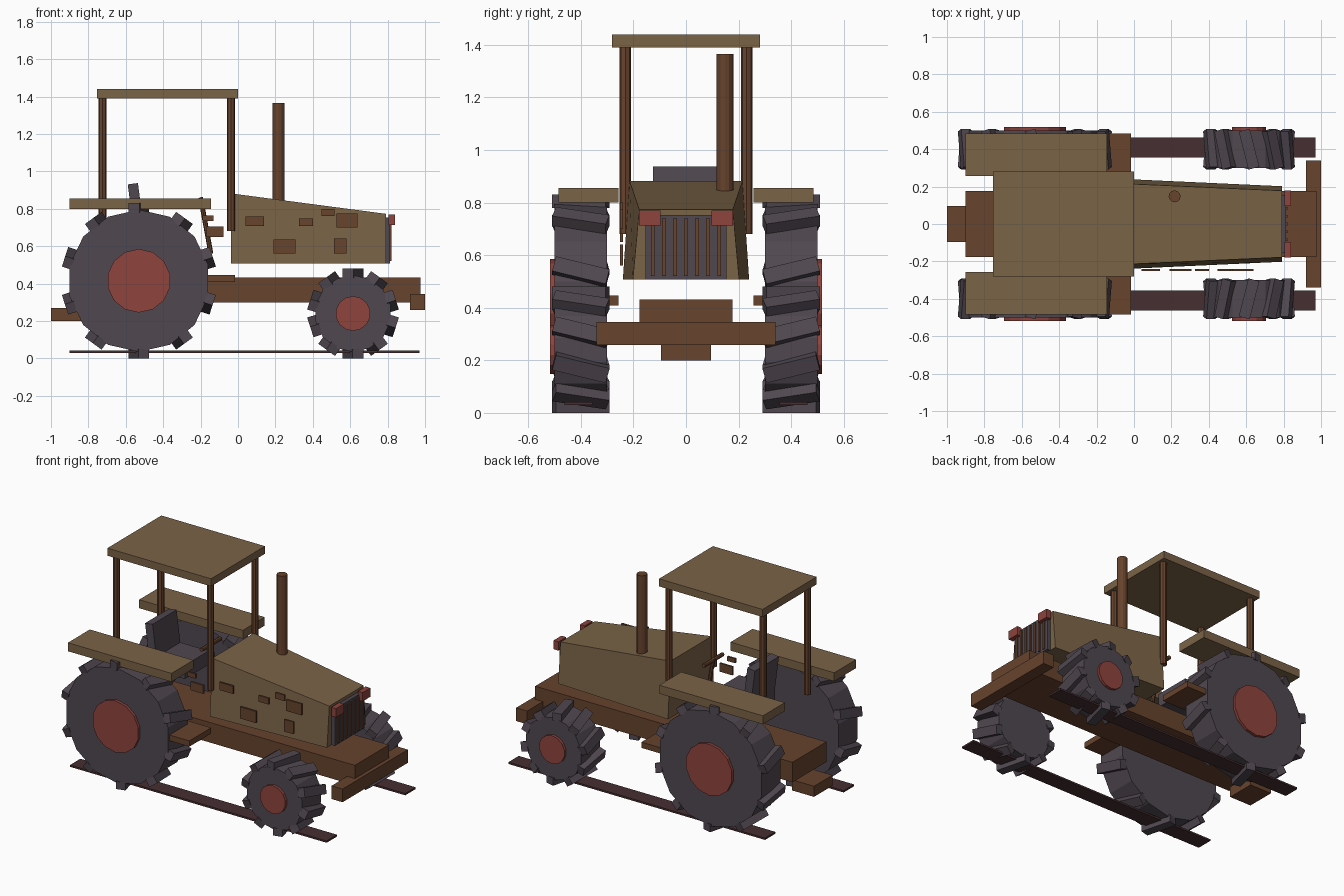
import bpy, bmesh, math
from mathutils import Matrix, Vector

if "Cube" in bpy.data.objects:
    bpy.data.objects.remove(bpy.data.objects["Cube"])


def material(name, r, g, b):
    lin = [((c / 255 + 0.055) / 1.055) ** 2.4 for c in (r, g, b)]
    m = bpy.data.materials.new(name)
    m.diffuse_color = (*lin, 1)
    m.use_nodes = True
    m.node_tree.nodes["Principled BSDF"].inputs["Base Color"].default_value = m.diffuse_color
    return m


TAN = material("tan paint", 122, 99, 71)
BROWN = material("brown metal", 103, 67, 45)
GREY = material("dark grey rubber", 80, 72, 80)
RED = material("dull red", 142, 67, 61)
MAROON = material("dark maroon", 70, 46, 49)


def finish(name, bm, mat):
    bmesh.ops.recalc_face_normals(bm, faces=bm.faces)
    me = bpy.data.meshes.new(name)
    bm.to_mesh(me)
    bm.free()
    me.materials.append(mat)
    ob = bpy.data.objects.new(name, me)
    bpy.context.collection.objects.link(ob)
    return ob


def add_box(bm, size, matrix):
    bmesh.ops.create_cube(bm, size=1, matrix=matrix @ Matrix.Diagonal((*size, 1)))


def box(name, x, y, z, mat, tilt=0):
    """Box from (min, max) ranges, optionally tilted about the y axis."""
    bm = bmesh.new()
    centre = Vector([(a + b) / 2 for a, b in (x, y, z)])
    add_box(bm, [b - a for a, b in (x, y, z)],
            Matrix.Translation(centre) @ Matrix.Rotation(tilt, 4, 'Y'))
    return finish(name, bm, mat)


def add_rod(bm, p, q, r, sides):
    p, q = Vector(p), Vector(q)
    rot = (q - p).to_track_quat('Z', 'Y').to_matrix().to_4x4()
    bmesh.ops.create_cone(bm, cap_ends=True, segments=sides, radius1=r, radius2=r,
                          depth=(q - p).length, matrix=Matrix.Translation((p + q) / 2) @ rot)


def rod(name, p, q, r, mat, sides=8):
    bm = bmesh.new()
    add_rod(bm, p, q, r, sides)
    return finish(name, bm, mat)


def wheel(name, x, z, side, tire_r, lug_r, hub_r):
    # tire with ten slanted lugs
    bm = bmesh.new()
    add_rod(bm, (x, side * 0.30, z), (x, side * 0.50, z), tire_r, 14)
    for k in range(10):
        m = (Matrix.Translation((x, side * 0.40, z))
             @ Matrix.Rotation(k * math.tau / 10, 4, 'Y')
             @ Matrix.Translation((0, 0, lug_r - 0.025))
             @ Matrix.Rotation(side * 0.25, 4, 'Z'))
        add_box(bm, (0.06, 0.21, 0.05), m)
    finish(name + "_tire", bm, GREY)
    # hub on the outer face
    rod(name + "_hub", (x, side * 0.48, z), (x, side * 0.518, z), hub_r, RED, 14)


# paired parts on both sides
for s, label in ((-1, "right"), (1, "left")):
    def ys(a, b):
        return tuple(sorted((s * a, s * b)))
    wheel("rear_wheel_" + label, -0.53, 0.415, s, 0.38, 0.415, 0.17)
    wheel("front_wheel_" + label, 0.615, 0.24, s, 0.205, 0.24, 0.093)
    box("ground_strip_" + label, (-0.9, 0.97), ys(0.355, 0.463), (0.03, 0.042), MAROON)
    box("fender_" + label, (-0.9, -0.145), ys(0.257, 0.485), (0.80, 0.856), TAN)
    box("step_" + label, (-0.19, -0.015), ys(0.257, 0.485), (0.408, 0.446), BROWN)
    box("headlight_" + label, (0.805, 0.84), ys(0.097, 0.178), (0.712, 0.77), RED)
    for x, end in ((-0.724, "rear"), (-0.038, "front")):
        rod(f"roof_post_{end}_{label}", (x, s * 0.231, 0.68), (x, s * 0.231, 1.395),
            0.022, BROWN)

# chassis, front bar and rear hitch
box("chassis", (-0.9, 0.975), (-0.177, 0.177), (0.30, 0.432), BROWN)
box("front_bar", (0.92, 1.0), (-0.34, 0.34), (0.258, 0.345), BROWN)
box("rear_hitch", (-1.0, -0.84), (-0.096, 0.096), (0.20, 0.27), BROWN)

# roof
box("roof", (-0.755, 0.0), (-0.281, 0.281), (1.39, 1.44), TAN)

# tapered hood: rear and front cross-sections joined
bm = bmesh.new()
rings = []
for x, top, wide_low, wide_top in ((-0.037, 0.882, 0.24, 0.215), (0.79, 0.773, 0.202, 0.178)):
    rings.append([bm.verts.new(c) for c in ((x, -wide_low, 0.508), (x, wide_low, 0.508),
                                            (x, wide_top, top), (x, -wide_top, top))])
for ring in rings:
    bm.faces.new(ring)
for i in range(4):
    j = (i + 1) % 4
    bm.faces.new((rings[0][i], rings[0][j], rings[1][j], rings[1][i]))
finish("hood", bm, TAN)

# grille with vertical bars
box("grille", (0.77, 0.814), (-0.155, 0.155), (0.508, 0.752), GREY)
for k in range(-3, 4):
    box(f"grille_bar_{k + 4}", (0.80, 0.822), (k * 0.042 - 0.007, k * 0.042 + 0.007),
        (0.52, 0.74), BROWN)

# exhaust
rod("exhaust_pipe", (0.217, 0.148, 0.82), (0.217, 0.148, 1.365), 0.032, BROWN, 12)

# small plates standing along the right side
plates = [(0.04, 0.14, 0.707, 0.758), (0.325, 0.40, 0.707, 0.748), (0.447, 0.516, 0.76, 0.80),
          (0.527, 0.64, 0.70, 0.775), (0.19, 0.307, 0.56, 0.636), (0.512, 0.58, 0.56, 0.64),
          (-0.19, -0.132, 0.735, 0.765), (-0.17, -0.077, 0.65, 0.706)]
for i, (x0, x1, z0, z1) in enumerate(plates):
    box(f"side_plate_{i + 1}", (x0, x1), (-0.252, -0.24), (z0, z1), BROWN)

# steering column and bar
rod("steering_column", (-0.145, 0, 0.56), (-0.2, 0, 0.86), 0.013, BROWN)
rod("steering_bar", (-0.197, -0.10, 0.85), (-0.197, 0.10, 0.85), 0.013, BROWN)

# seat
box("seat_cushion", (-0.56, -0.30), (-0.125, 0.125), (0.64, 0.73), GREY)
box("seat_back", (-0.572, -0.517), (-0.125, 0.125), (0.66, 0.935), GREY, tilt=-0.13)
